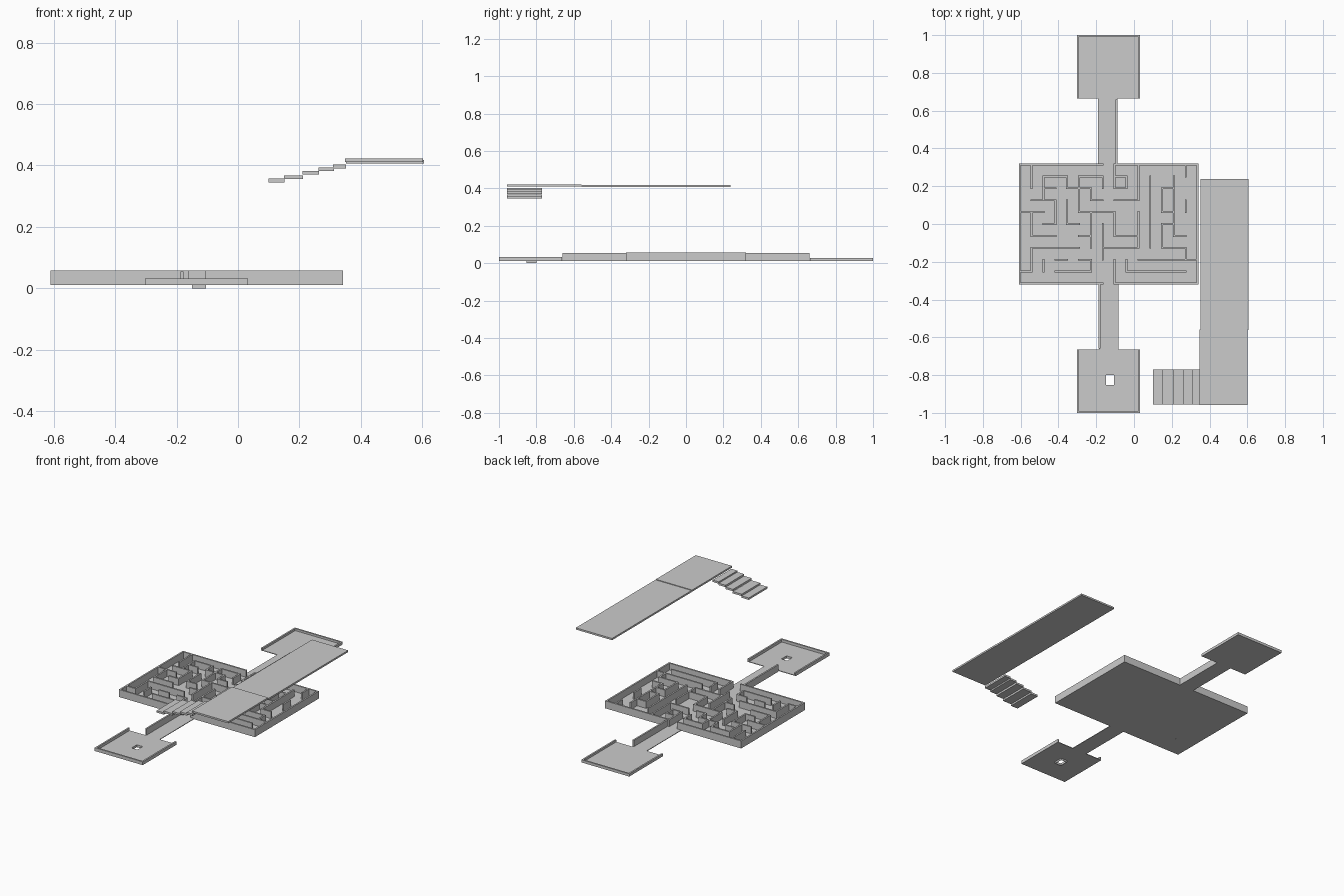
import bpy
import bmesh

cube = bpy.data.objects.get("Cube")
if cube:
    bpy.data.objects.remove(cube, do_unlink=True)

grey = bpy.data.materials.new("plain grey")
grey.use_nodes = True
GREY = (0.6, 0.6, 0.6, 1)
grey.diffuse_color = GREY
grey.node_tree.nodes["Principled BSDF"].inputs["Base Color"].default_value = GREY


def boxes(name, spans):
    """One object made of boxes, each given as (x0, x1, y0, y1, z0, z1)."""
    bm = bmesh.new()
    for x0, x1, y0, y1, z0, z1 in spans:
        verts = bmesh.ops.create_cube(bm, size=1)["verts"]
        for v in verts:
            v.co = (x1 if v.co.x > 0 else x0,
                    y1 if v.co.y > 0 else y0,
                    z1 if v.co.z > 0 else z0)
    mesh = bpy.data.meshes.new(name)
    bm.to_mesh(mesh)
    bm.free()
    mesh.materials.append(grey)
    obj = bpy.data.objects.new(name, mesh)
    bpy.context.collection.objects.link(obj)
    return obj


def runs(text):
    """Start and end of every unbroken run of # in a string."""
    start = None
    for k, c in enumerate(text + "."):
        if c == "#" and start is None:
            start = k
        elif c != "#" and start is not None:
            yield start, k
            start = None


BASE, FLOOR, TOP = 0.011, 0.015, 0.058
T = 0.005  # half the wall thickness
LEFT, RIGHT, BACK = -0.605, 0.337, 0.315
CELL_X, CELL_Y = (RIGHT - LEFT) / 15, BACK * 2 / 10

# Maze floor
boxes("maze_floor", [(LEFT - T, RIGHT + T, -BACK - T, BACK + T, BASE, FLOOR)])

# Maze walls running left to right, from the back row to the front row
across = [
    "#######.#######",
    "..##.##.#......",
    "..#.##..#...#..",
    ".##...#.##.....",
    "##...###....#..",
    "..#.#.......#..",
    ".##..#..##...#.",
    ".####..###..##.",
    "...#.#....#####",
    "#..###...#####.",
    "#######.#######",
]
# Maze walls running back to front, from the left column to the right column
along = [
    "##########",
    "##..##.##.",
    ".##.....#.",
    "...##.....",
    ".#.##.....",
    ".###......",
    "..#.###.#.",
    ".#...###..",
    "##..##..##",
    ".#......#.",
    "###.###...",
    ".######...",
    "..##.##...",
    ".#####....",
    "#..#...#..",
    "##########",
]
walls = []
for j, row in enumerate(across):
    y = BACK - j * CELL_Y
    for a, b in runs(row):
        walls.append((LEFT + a * CELL_X - T, LEFT + b * CELL_X + T, y - T, y + T, BASE, TOP))
for i, column in enumerate(along):
    x = LEFT + i * CELL_X
    for a, b in runs(column):
        walls.append((x - T, x + T, BACK - b * CELL_Y - T, BACK - a * CELL_Y + T, BASE, TOP))
boxes("maze_walls", walls)

# Corridors, each with one side wall
boxes("front_corridor_floor", [(-0.185, -0.083, -0.67, -0.31, BASE, FLOOR)])
boxes("front_corridor_wall", [(-0.187, -0.177, -0.66, -0.32, BASE, 0.055)])
boxes("back_corridor_floor", [(-0.19, -0.088, 0.31, 0.67, BASE, FLOOR)])
boxes("back_corridor_wall", [(-0.097, -0.087, 0.32, 0.66, BASE, 0.055)])

# End rooms with low rims on their three outer sides
X0, X1, INNER, OUTER, W = -0.303, 0.033, 0.664, 1.0, 0.01
for name, s, rim in (("front", -1, 0.032), ("back", 1, 0.028)):
    y0, y1 = sorted((s * INNER, s * OUTER))
    e0, e1 = sorted((s * (OUTER - W), s * OUTER))
    boxes(name + "_room_rim", [
        (X0, X0 + W, y0, y1, BASE, rim),
        (X1 - W, X1, y0, y1, BASE, rim),
        (X0, X1, e0, e1, BASE, rim)])
boxes("back_room_floor", [(X0, X1, INNER, OUTER, BASE, FLOOR)])

# Front room floor around a square hole
HX0, HX1, HY0, HY1 = -0.148, -0.107, -0.852, -0.8
boxes("front_room_floor", [
    (X0, HX0, -OUTER, -INNER, BASE, FLOOR),
    (HX1, X1, -OUTER, -INNER, BASE, FLOOR),
    (HX0, HX1, -OUTER, HY0, BASE, FLOOR),
    (HX0, HX1, HY1, -INNER, BASE, FLOOR)])

# Thin shaft below the hole
S = 0.002
boxes("hole_shaft", [
    (HX0 - S, HX0, HY0 - S, HY1 + S, 0, BASE),
    (HX1, HX1 + S, HY0 - S, HY1 + S, 0, BASE),
    (HX0, HX1, HY0 - S, HY0, 0, BASE),
    (HX0, HX1, HY1, HY1 + S, 0, BASE)])

# Raised walkway and landing
boxes("upper_walkway", [(0.352, 0.605, -0.56, 0.237, 0.407, 0.418)])
boxes("upper_landing", [(0.348, 0.602, -0.957, -0.558, 0.411, 0.422)])

# Floating steps down from the landing
edges = [0.10, 0.149, 0.21, 0.262, 0.31, 0.35]
tops = [0.357, 0.368, 0.382, 0.394, 0.403]
for n, top in enumerate(tops):
    boxes("step_%d" % (n + 1), [(edges[n], edges[n + 1] + S, -0.956, -0.77, top - 0.012, top)])
